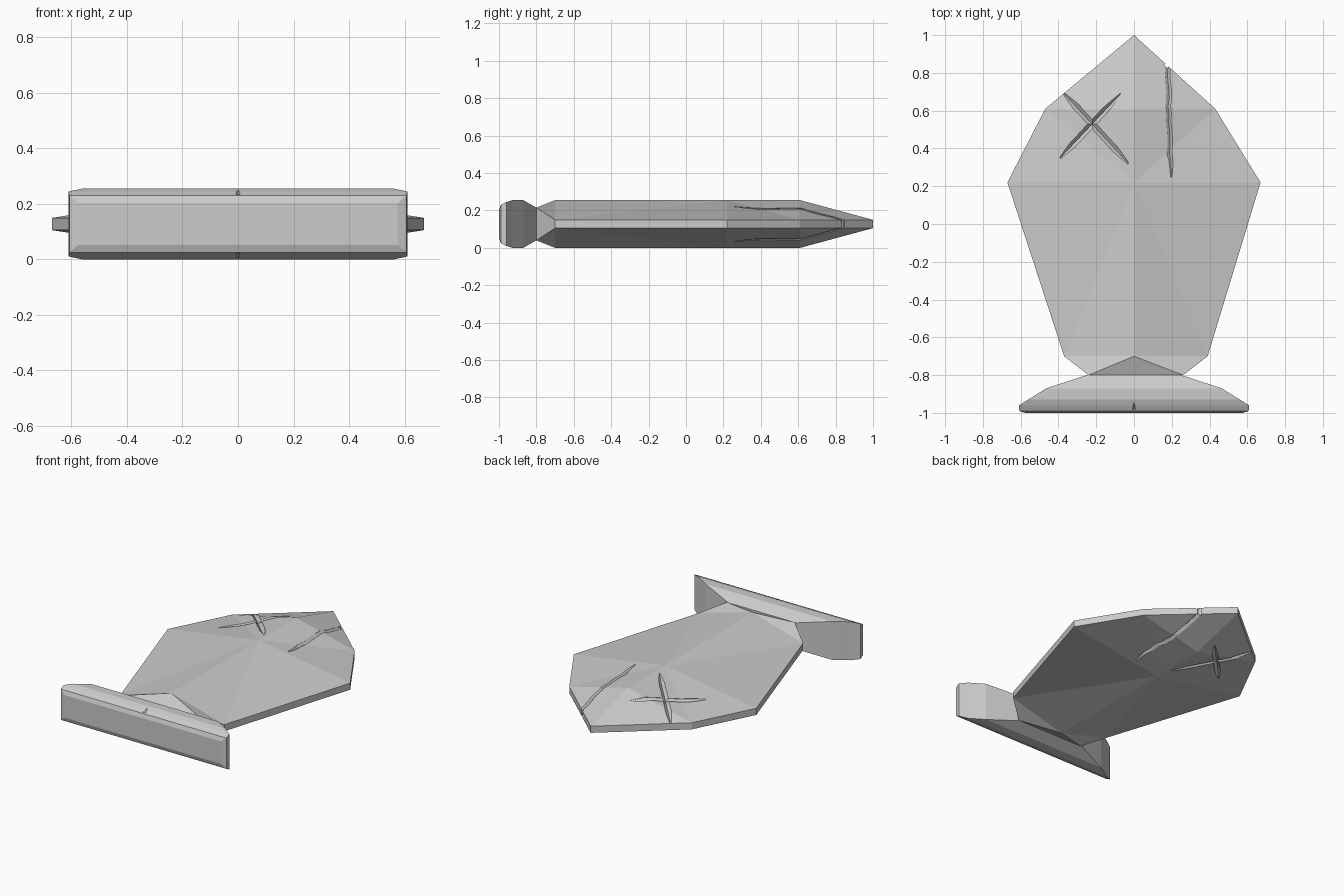
import bpy, bmesh, random
from mathutils import Vector
from mathutils.bvhtree import BVHTree

if "Cube" in bpy.data.objects:
    bpy.data.objects.remove(bpy.data.objects["Cube"])

random.seed(4)
MID = 0.1275  # height of the symmetry plane


def finish(bm, name):
    bmesh.ops.recalc_face_normals(bm, faces=bm.faces)
    me = bpy.data.meshes.new(name)
    bm.to_mesh(me)
    bm.free()
    ob = bpy.data.objects.new(name, me)
    bpy.context.collection.objects.link(ob)
    return ob


# Faceted slab: thin rim, raised spine, same shape above and below
rim = [(0, 1, .022), (.43, .61, .022), (.67, .22, .022), (.39, -.7, .022), (.26, -.8, .0875),
       (-.24, -.8, .0875), (-.37, -.7, .022), (-.67, .22, .022), (-.47, .61, .022)]
spine = [(0, .61, .1275), (0, .22, .1275), (0, -.7, .1275)]
N = len(rim)
A, C, B = N, N + 1, N + 2
facets = [(0, A, 1), (0, 8, A), (A, C, 1), (A, 8, C), (1, C, 2), (8, 7, C),
          (2, C, 3), (7, 6, C), (3, C, B), (6, B, C), (3, B, 4), (6, 5, B), (4, B, 5)]
bm = bmesh.new()
top, bot = [[bm.verts.new((x, y, MID + s * h)) for x, y, h in rim + spine] for s in (1, -1)]
for f in facets:
    bm.faces.new([top[i] for i in f])
    bm.faces.new([bot[i] for i in f])
for i in range(N):
    j = (i + 1) % N
    bm.faces.new((top[i], top[j], bot[j], bot[i]))
bmesh.ops.recalc_face_normals(bm, faces=bm.faces)
tree = BVHTree.FromBMesh(bm)
slab = finish(bm, "slab")

# Flared foot: rectangular rings lofted along y (y, half width, half height)
rings = [(-1.0, .575, .075), (-.99, .607, .102), (-.96, .61, .117), (-.93, .56, .1275),
         (-.87, .465, .1275), (-.8, .25, .0875)]
bm = bmesh.new()
loops = [[bm.verts.new((sx * w, y, MID + sz * h))
          for sx, sz in ((-1, -1), (1, -1), (1, 1), (-1, 1))] for y, w, h in rings]
for a, b in zip(loops, loops[1:]):
    for i in range(4):
        j = (i + 1) % 4
        bm.faces.new((a[i], a[j], b[j], b[i]))
bm.faces.new(loops[0])
bm.faces.new(loops[-1])
foot = finish(bm, "foot")


def tube(points, radii, ref):
    """Diamond-section cutter following the points."""
    bm = bmesh.new()
    d = (points[-1] - points[0]).normalized()
    side = d.cross(ref).normalized()
    up = side.cross(d)
    rows = [[bm.verts.new(p + side * r * a + up * r * b)
             for a, b in ((1, 0), (0, 1), (-1, 0), (0, -1))] for p, r in zip(points, radii)]
    for a, b in zip(rows, rows[1:]):
        for i in range(4):
            j = (i + 1) % 4
            bm.faces.new((a[i], a[j], b[j], b[i]))
    bm.faces.new(rows[0])
    bm.faces.new(rows[-1])
    return finish(bm, "groove_cutter")


def cut(ob, cutter):
    cutter.hide_render = True
    m = ob.modifiers.new("groove", "BOOLEAN")
    m.operation, m.solver, m.object = "DIFFERENCE", "EXACT", cutter
    bpy.context.view_layer.objects.active = ob
    bpy.ops.object.modifier_apply(modifier=m.name)
    bpy.data.objects.remove(cutter)


# Scratched cross and long crack, on both faces
grooves = [((-.37, .69), (-.03, .32), .02, 0, 10),
           ((-.39, .35), (-.07, .69), .02, 0, 10),
           ((.195, .25), (.178, .832), .016, .005, 14)]
for s in (1, -1):
    for p, q, r, jitter, n in grooves:
        pts, radii = [], []
        for k in range(n + 1):
            t = k / n
            x = p[0] + (q[0] - p[0]) * t + random.uniform(-jitter, jitter)
            y = p[1] + (q[1] - p[1]) * t
            hit = tree.ray_cast(Vector((x, y, MID + s)), Vector((0, 0, -s)))[0]
            pts.append(hit or Vector((x, y, MID + s * .022)))
            taper = min(1, .25 + 4 * t)
            if not jitter:
                taper = min(taper, .25 + 4 * (1 - t))
            radii.append(r * taper)
        cut(slab, tube(pts, radii, Vector((0, 0, 1))))

# Crack running through the rim
cut(slab, tube([Vector((.177, .842, MID - .06)), Vector((.177, .842, MID + .06))],
               (.016, .016), Vector((0, 1, 0))))

# Small chips in the middle of the foot's front edges
for s in (1, -1):
    cut(foot, tube([Vector((0, -.985, MID + s * .113)), Vector((0, -.95, MID + s * .125))],
                   (.016, .006), Vector((0, 0, 1))))
